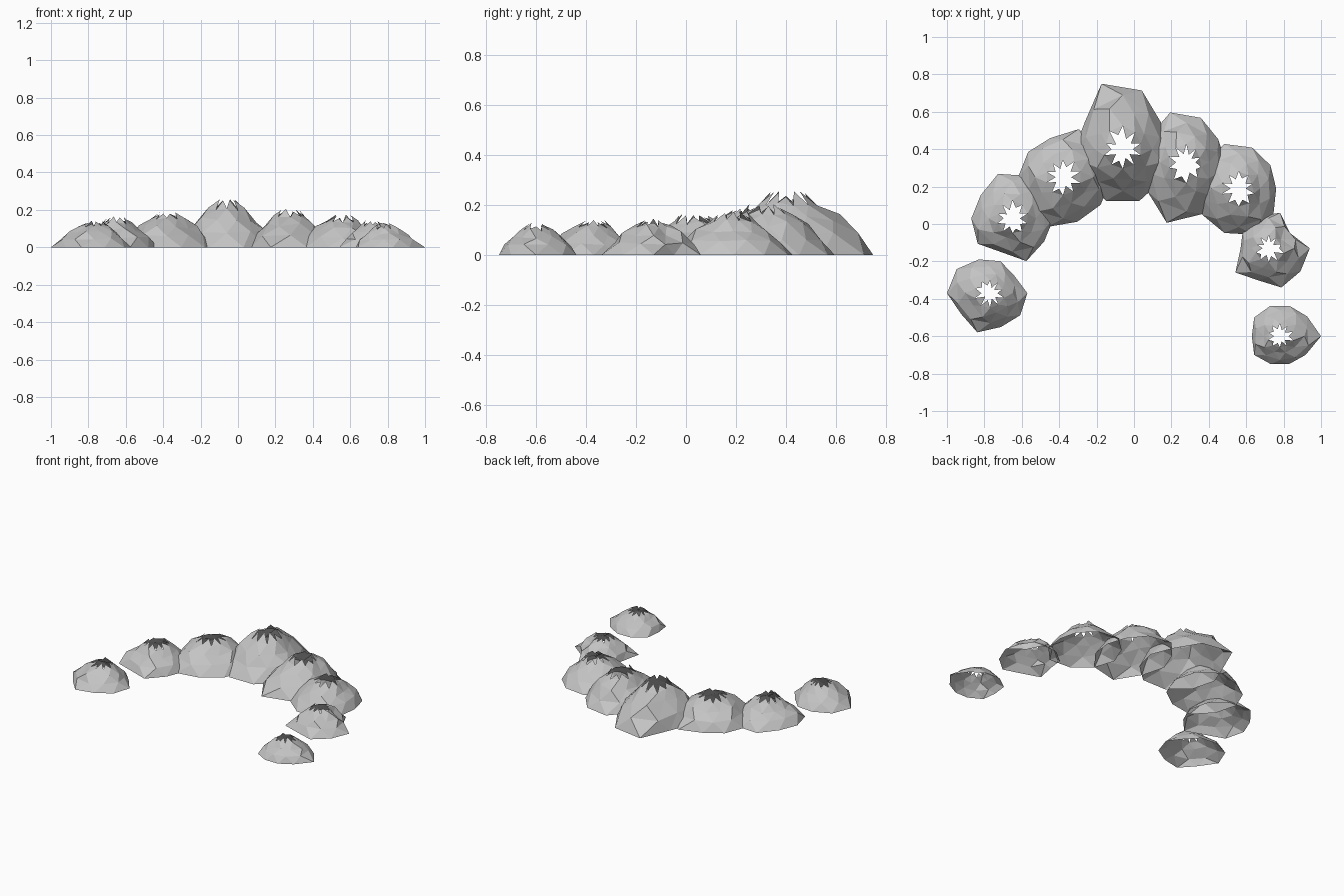
import bpy
import math
import random

if "Cube" in bpy.data.objects:
    bpy.data.objects.remove(bpy.data.objects["Cube"])

random.seed(7)
SIDES = 10

stone = bpy.data.materials.new("stone grey")
stone.diffuse_color = (0.55, 0.55, 0.55, 1)
stone.use_nodes = True
stone.node_tree.nodes["Principled BSDF"].inputs["Base Color"].default_value = stone.diffuse_color

# Ring profile: (fraction of base radius, fraction of height)
PROFILE = [(1.0, 0.0), (0.81, 0.35), (0.59, 0.64), (0.38, 0.86)]


def rock_mound(name, cx, cy, height, radii):
    """Open faceted shell with a ragged, toothed hole at the top."""
    verts, faces = [], []

    def radius_at(s):
        i = math.floor(s)
        f = s - i
        return radii[i % SIDES] * (1 - f) + radii[(i + 1) % SIDES] * f

    def add(s, frac, z):
        a = s * math.tau / SIDES
        r = radius_at(s) * frac
        verts.append((cx + r * math.cos(a), cy + r * math.sin(a), z))

    # Slope rings, each turned half a step from the one below
    for k, (frac, zf) in enumerate(PROFILE):
        for j in range(SIDES):
            jr = random.uniform(0.94, 1.06) if k else 1
            jz = random.uniform(0.88, 1.1) if k < 3 else random.uniform(0.95, 1.05)
            add(j + k / 2, frac * jr, height * zf * jz)
    for k in range(len(PROFILE) - 1):
        lo, hi = k * SIDES, (k + 1) * SIDES
        for j in range(SIDES):
            n = (j + 1) % SIDES
            faces.append((lo + j, lo + n, hi + j))
            faces.append((lo + n, hi + n, hi + j))

    # Pointed teeth leaning in over the hole
    rim = (len(PROFILE) - 1) * SIDES
    for j in range(SIDES):
        add(j + len(PROFILE) / 2, random.uniform(0.16, 0.26),
            height * random.uniform(0.94, 1.1))
        faces.append((rim + j, rim + (j + 1) % SIDES, len(verts) - 1))

    mesh = bpy.data.meshes.new(name)
    mesh.from_pydata(verts, [], faces)
    mesh.materials.append(stone)
    bpy.context.collection.objects.link(bpy.data.objects.new(name, mesh))


# Arc of mounds: centre, height, base radius every 36 degrees from +x
rock_mound("rock_far_left", -0.77, -0.37, 0.13,
           [.20, .16, .18, .19, .22, .23, .19, .22, .19, .20])
rock_mound("rock_left", -0.65, 0.03, 0.15,
           [.22, .23, .24, .25, .21, .22, .23, .19, .24, .21])
rock_mound("rock_back_left", -0.38, 0.25, 0.175,
           [.26, .27, .27, .22, .23, .24, .25, .28, .25, .25])
rock_mound("rock_back_peak", -0.06, 0.40, 0.235,
           [.26, .25, .33, .368, .25, .26, .27, .29, .29, .27])
rock_mound("rock_back_right", 0.28, 0.33, 0.19,
           [.21, .21, .25, .28, .24, .25, .26, .34, .29, .24])
rock_mound("rock_right", 0.56, 0.19, 0.16,
           [.20, .21, .23, .25, .23, .24, .24, .25, .26, .23])
rock_mound("rock_front_right", 0.72, -0.13, 0.135,
           [.22, .14, .20, .18, .17, .15, .22, .18, .22, .21])
rock_mound("rock_far_right", 0.78, -0.60, 0.118,
           [.22, .18, .17, .17, .17, .15, .17, .157, .157, .17])
